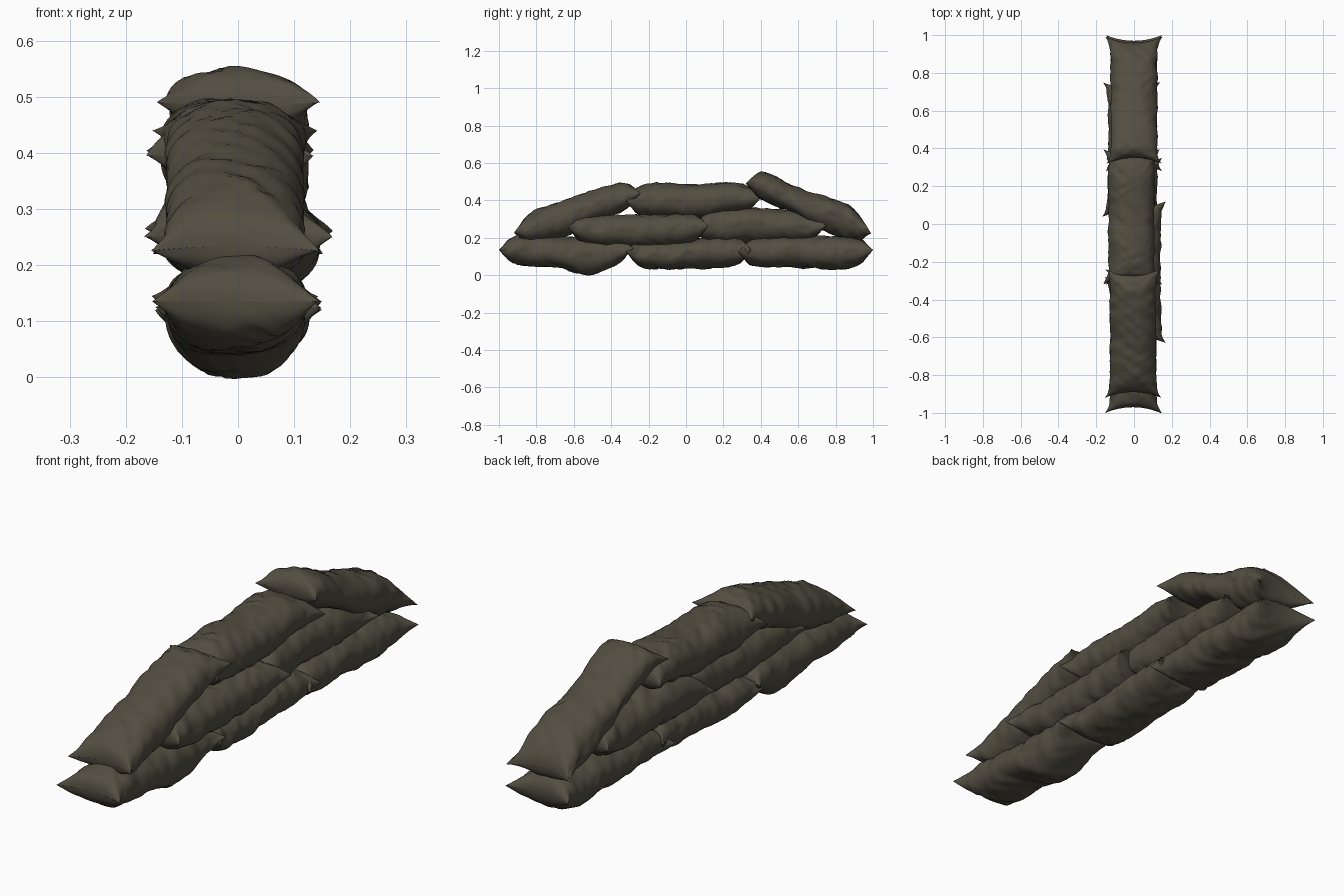
import bpy, bmesh, math
from mathutils import Vector, noise

if "Cube" in bpy.data.objects:
    bpy.data.objects.remove(bpy.data.objects["Cube"])

canvas = bpy.data.materials.new("dark olive canvas")
canvas.diffuse_color = (0.085, 0.076, 0.053, 1)
canvas.use_nodes = True
canvas.node_tree.nodes["Principled BSDF"].inputs["Base Color"].default_value = canvas.diffuse_color

# name: x offset, y start, y end, side profile [(y, centre z, half thickness)]
BAGS = {
    "bottom_front_sandbag": (-0.005, -1.0, -0.28, [
        (-1, .135, .075), (-.85, .135, .085), (-.68, .123, .082), (-.53, .1, .1), (-.4, .125, .085), (-.28, .145, .06)]),
    "bottom_middle_sandbag": (0.0, -0.32, 0.35, [
        (-.32, .125, .08), (-.15, .11, .077), (.05, .115, .077), (.2, .125, .082), (.35, .135, .08)]),
    "bottom_back_sandbag": (0.0, 0.28, 1.0, [
        (.28, .12, .085), (.45, .125, .08), (.65, .122, .082), (.85, .12, .087), (1.0, .135, .07)]),
    "middle_front_sandbag": (0.02, -0.63, 0.12, [
        (-.63, .25, .08), (-.4, .237, .085), (-.15, .237, .085), (.12, .26, .085)]),
    "middle_back_sandbag": (-0.016, 0.04, 0.75, [
        (.04, .25, .085), (.2, .267, .095), (.4, .265, .09), (.6, .262, .085), (.75, .265, .07)]),
    "top_front_sandbag": (-0.005, -0.92, -0.24, [
        (-.92, .225, .07), (-.8, .262, .085), (-.65, .302, .097), (-.5, .365, .085), (-.36, .412, .08), (-.24, .44, .06)]),
    "top_middle_sandbag": (-0.014, -0.32, 0.395, [
        (-.32, .395, .09), (-.15, .4, .09), (.05, .393, .09), (.25, .415, .08), (.395, .405, .08)]),
    "top_back_sandbag": (0.0, 0.32, 0.99, [
        (.32, .49, .065), (.42, .472, .077), (.58, .402, .072), (.72, .335, .09), (.86, .285, .093), (.99, .22, .065)]),
}


def sample(pts, y):
    """Smooth interpolation of centre height and half thickness."""
    y = min(max(y, pts[0][0]), pts[-1][0])
    for k in range(len(pts) - 1):
        if y <= pts[k + 1][0]:
            break

    def slope(i, c):
        a, b = pts[max(i - 1, 0)], pts[min(i + 1, len(pts) - 1)]
        return (b[c] - a[c]) / (b[0] - a[0])
    a, b = pts[k], pts[k + 1]
    h = b[0] - a[0]
    t = (y - a[0]) / h
    return [(2*t**3 - 3*t**2 + 1) * a[c] + (t**3 - 2*t*t + t) * h * slope(k, c)
            + (3*t*t - 2*t**3) * b[c] + (t**3 - t*t) * h * slope(k + 1, c) for c in (1, 2)]


def sandbag(name, x0, y0, y1, pts, seed, rows=80, ring=52):
    """Stuffed pillow: rings along y, flat seams at both ends, flared corner ears."""
    bm = bmesh.new()
    mid, half = (y0 + y1) / 2, (y1 - y0) / 2
    loops = []
    for i in range(rows + 1):
        s = 2 * i / rows - 1
        u = 0.3 * s + 0.7 * math.sin(s * math.pi / 2)
        end = max(0, 1 - abs(u) ** 7) ** 0.55
        loop = []
        for j in range(ring):
            a = 2 * math.pi * j / ring
            ca, sa = math.cos(a), math.sin(a)
            v = math.copysign(abs(ca) ** 0.9, ca)
            w = math.copysign(abs(sa) ** 0.9, sa)
            y = mid + u * half - math.copysign(abs(u) ** 6, u) * 0.03 * (1 - v * v)
            zc, th = sample(pts, y)
            # irregular creases across the bag, in patches
            side = 1 if sa > 0 else 4
            patch = 0.5 + noise.noise(Vector((v * 1.5, u * 2.5, seed * 2.9 + side)))
            n = noise.noise(Vector((v * 1.6 + u, u * 7 + v * 2, seed * 7.3 + side)))
            n += patch * noise.noise(Vector((v * 2.5, u * 15 - v * 4, seed * 3.1)))
            width = 0.121 + 0.028 * abs(u) ** 11
            width += 0.009 * noise.noise(Vector((u * 7, side, seed * 5.7 + (3 if v > 0 else 0))))
            # side seam sags and rises slightly along the bag
            seam = 0.022 * v * v * noise.noise(Vector((u * 2.5, seed * 4.3, 5 if v > 0 else 9)))
            z = zc + seam * end + w * end * (th * 1.02 + 0.009 * n)
            loop.append(bm.verts.new((x0 + v * width, y, z)))
        loops.append(loop)
    for A, B in zip(loops, loops[1:]):
        for j in range(ring):
            k = (j + 1) % ring
            bm.faces.new((A[j], A[k], B[k], B[j]))
    bmesh.ops.remove_doubles(bm, verts=bm.verts, dist=0.0004)
    bmesh.ops.recalc_face_normals(bm, faces=bm.faces)
    me = bpy.data.meshes.new(name)
    bm.to_mesh(me)
    bm.free()
    me.materials.append(canvas)
    ob = bpy.data.objects.new(name, me)
    bpy.context.collection.objects.link(ob)
    bpy.ops.object.select_all(action='DESELECT')
    ob.select_set(True)
    bpy.context.view_layer.objects.active = ob
    bpy.ops.object.shade_smooth_by_angle(angle=math.radians(70))


for seed, (name, (x0, y0, y1, pts)) in enumerate(BAGS.items()):
    sandbag(name, x0, y0, y1, pts, seed + 1)
